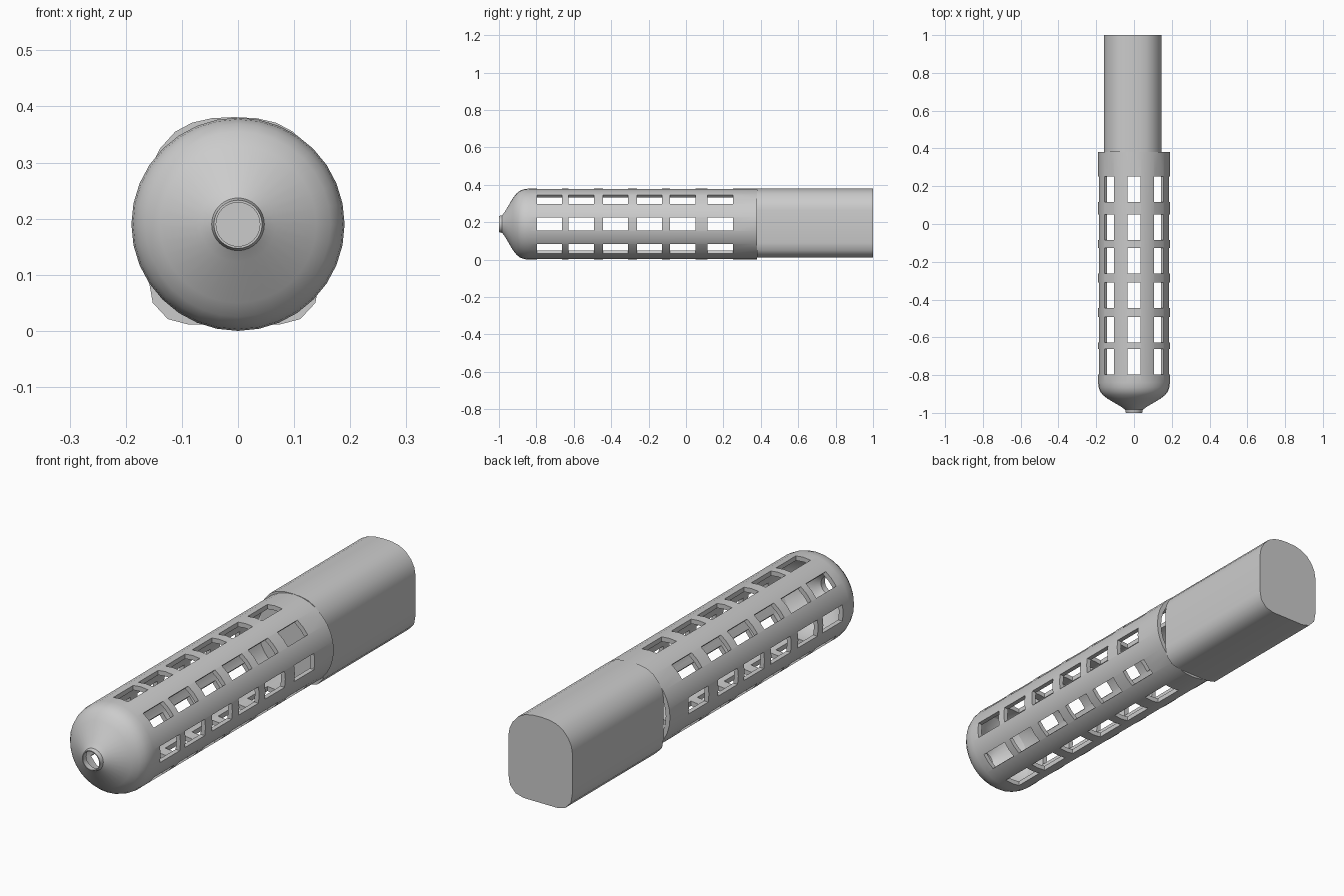
import bpy, bmesh, math
from mathutils import Matrix, Vector

if "Cube" in bpy.data.objects:
    bpy.data.objects.remove(bpy.data.objects["Cube"])

AXIS_Z = 0.19


def make_object(name, bm):
    bmesh.ops.recalc_face_normals(bm, faces=bm.faces)
    mesh = bpy.data.meshes.new(name)
    bm.to_mesh(mesh)
    bm.free()
    ob = bpy.data.objects.new(name, mesh)
    bpy.context.collection.objects.link(ob)
    return ob


def activate(ob):
    bpy.ops.object.select_all(action='DESELECT')
    ob.select_set(True)
    bpy.context.view_layer.objects.active = ob


def skin_rings(bm, rings, closed):
    count = len(rings)
    for i in range(count if closed else count - 1):
        a, b = rings[i], rings[(i + 1) % count]
        for j in range(len(a)):
            k = (j + 1) % len(a)
            bm.faces.new((a[j], a[k], b[k], b[j]))


# Hollow round shroud: closed (y, radius) wall profile revolved about y
wall = [(0.38, 0.19), (-0.84, 0.19), (-0.865, 0.187), (-0.887, 0.179),
        (-0.905, 0.165), (-0.925, 0.14), (-0.968, 0.067), (-0.983, 0.047),
        (-1.0, 0.043), (-1.0, 0.039), (-0.975, 0.040), (-0.955, 0.058),
        (-0.91, 0.125), (-0.88, 0.158), (-0.84, 0.17), (0.38, 0.17)]
SEG = 32
bm = bmesh.new()
rings = []
for y, r in wall:
    angles = [2 * math.pi * j / SEG for j in range(SEG)]
    rings.append([bm.verts.new((r * math.cos(a), y, AXIS_Z + r * math.sin(a)))
                  for a in angles])
skin_rings(bm, rings, True)
shroud = make_object("vented_shroud", bm)

# Cutter: six rows of eight radial windows
bm = bmesh.new()
for y in (-0.73, -0.56, -0.377, -0.195, -0.017, 0.183):
    for k in range(8):
        m = (Matrix.Translation((0, y, AXIS_Z))
             @ Matrix.Rotation(k * math.pi / 4, 4, 'Y')
             @ Matrix.Translation((0, 0, 0.18))
             @ Matrix.Diagonal((0.07, 0.135, 0.08, 1)))
        bmesh.ops.create_cube(bm, size=1, matrix=m)
cutter = make_object("window_cutter", bm)
cutter.hide_render = True

activate(shroud)
mod = shroud.modifiers.new("windows", 'BOOLEAN')
mod.operation = 'DIFFERENCE'
mod.solver = 'EXACT'
mod.object = cutter
bpy.ops.object.modifier_apply(modifier=mod.name)
bpy.data.objects.remove(cutter)
bpy.ops.object.shade_smooth_by_angle(angle=math.radians(30))

# Solid rear body: domed top, flat sides, rounded lower corners
half = [(0.0, 0.381), (0.04, 0.379), (0.075, 0.371), (0.105, 0.355),
        (0.132, 0.325), (0.147, 0.295), (0.152, 0.265), (0.152, 0.09),
        (0.145, 0.05), (0.118, 0.021), (0.08, 0.011)]
outline = half + [(-x, z) for x, z in reversed(half[1:])]
bm = bmesh.new()
rings = [[bm.verts.new((x - 0.007, y, z)) for x, z in outline]
         for y in (0.38, 1.0)]
skin_rings(bm, rings, False)
for ring in rings:
    bm.faces.new(ring)
body = make_object("rear_body", bm)
activate(body)
bpy.ops.object.shade_smooth_by_angle(angle=math.radians(35))
